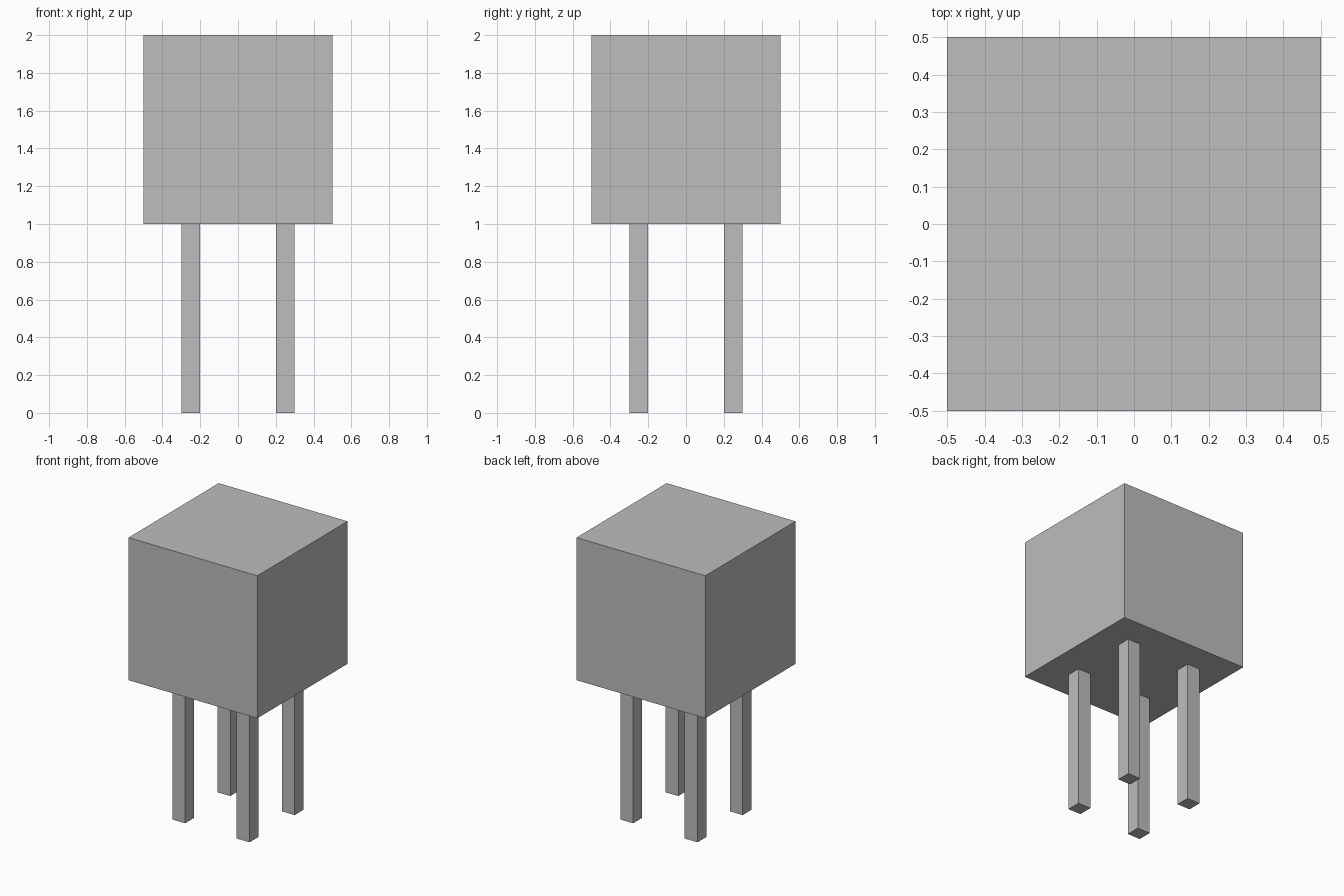
import bpy

if "Cube" in bpy.data.objects:
    bpy.data.objects.remove(bpy.data.objects["Cube"])

# Single flat grey
grey = bpy.data.materials.new("plain grey")
grey.diffuse_color = (0.51, 0.51, 0.51, 1.0)
grey.use_nodes = True
grey.node_tree.nodes["Principled BSDF"].inputs["Base Color"].default_value = grey.diffuse_color


def box(name, size, centre):
    bpy.ops.mesh.primitive_cube_add(size=1, location=centre)
    obj = bpy.context.object
    obj.name = name
    obj.scale = size
    bpy.ops.object.transform_apply(location=False, rotation=False, scale=True)
    obj.data.materials.append(grey)
    return obj


# Cube body
box("body", (1, 1, 1), (0, 0, 1.5))

# Four square legs, set in from the body's corners
for y, depth in ((-0.25, "front"), (0.25, "back")):
    for x, side in ((-0.25, "left"), (0.25, "right")):
        box(f"{depth}_{side}_leg", (0.1, 0.1, 1), (x, y, 0.5))
